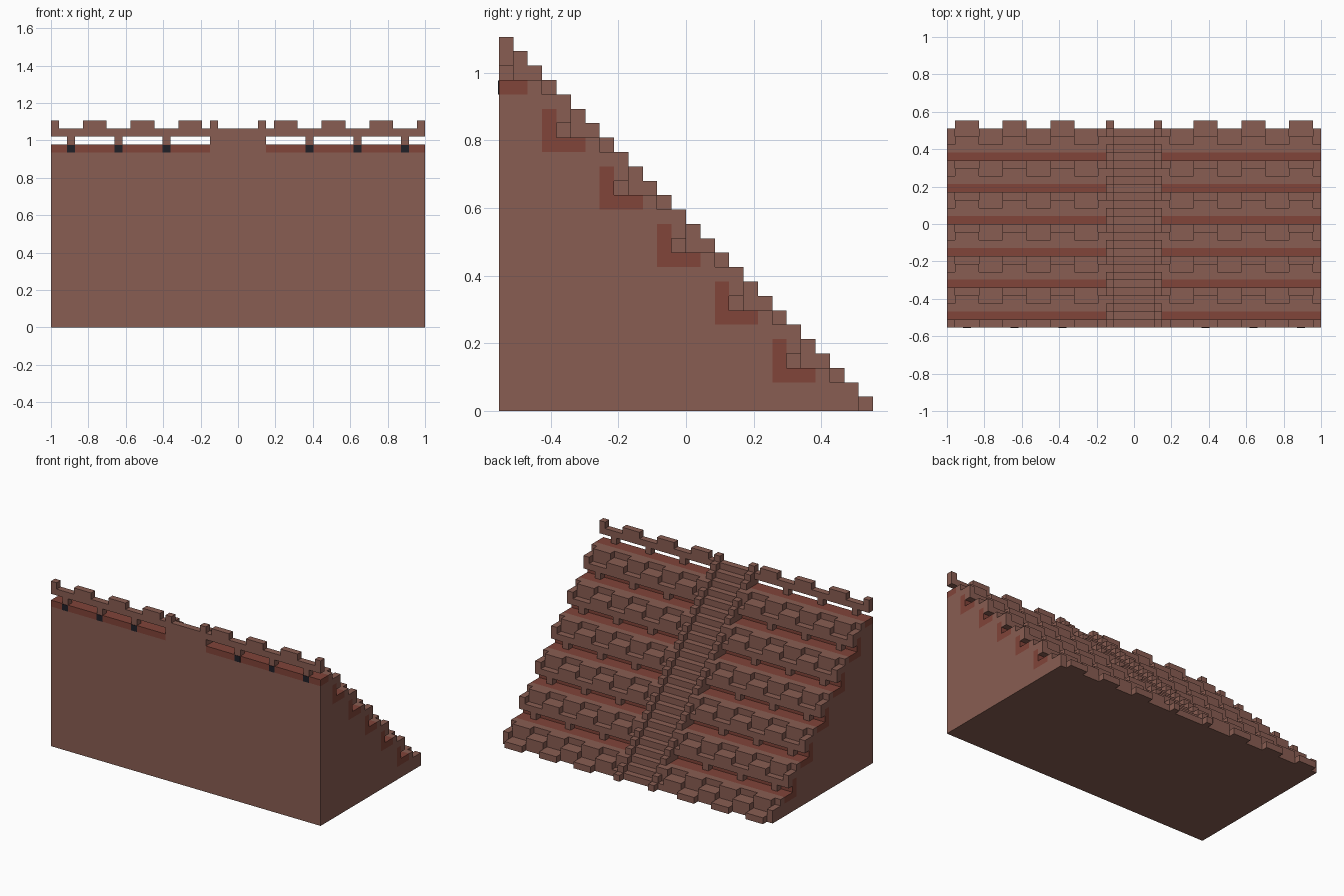
import bpy, bmesh
from mathutils import Vector

if "Cube" in bpy.data.objects:
    bpy.data.objects.remove(bpy.data.objects["Cube"], do_unlink=True)

WIDE, DEEP, TIERS = 47, 26, 6
U = 2 / WIDE          # one block
AISLE = 20            # blocks from the edge to the central stair


def material(name, color):
    m = bpy.data.materials.new(name)
    m.use_nodes = True
    m.diffuse_color = color
    m.node_tree.nodes["Principled BSDF"].inputs["Base Color"].default_value = color
    return m


brown = material("brown stone", (0.25, 0.11, 0.085, 1))
red = material("red stone", (0.22, 0.058, 0.041, 1))
dark = material("dark metal", (0.014, 0.014, 0.02, 1))


def place(x, y, z):
    return Vector(((x - WIDE / 2) * U, (y - DEEP / 2) * U, z * U))


def extrude_profile(bm, profile, x0, x1):
    """Extrude a depth/height outline across the width, in blocks."""
    face = bm.faces.new([bm.verts.new(place(x0, y, z)) for y, z in profile])
    new = bmesh.ops.extrude_face_region(bm, geom=[face])["geom"]
    verts = [v for v in new if isinstance(v, bmesh.types.BMVert)]
    bmesh.ops.translate(bm, verts=verts, vec=((x1 - x0) * U, 0, 0))


def box(bm, x0, x1, y0, y1, z0, z1):
    extrude_profile(bm, [(y0, z0), (y1, z0), (y1, z1), (y0, z1)], x0, x1)


def both(bm, x0, x1, *rest):
    """Box on each side of the central stair."""
    box(bm, x0, x1, *rest)
    box(bm, WIDE - x1, WIDE - x0, *rest)


def finish(bm, name, mat):
    bmesh.ops.recalc_face_normals(bm, faces=bm.faces)
    mesh = bpy.data.meshes.new(name)
    bm.to_mesh(mesh)
    bm.free()
    mesh.materials.append(mat)
    bpy.context.collection.objects.link(bpy.data.objects.new(name, mesh))


merlons = [(0, 1), (4, 7), (10, 13), (16, 19)]
teeth = [(1, 4), (7, 10), (13, 16), (19, 20)]
posts = [2, 8, 14]

# Terraced body with a notch under every parapet
outline = [(0, 0), (0, 22)]
for k in range(TIERS):
    y, z = 4 * k, 22 - 4 * k
    if k:
        outline += [(y, z + 3), (y - 1, z + 3), (y - 1, z)]
    outline += [(y + 2, z), (y + 2, z + 1), (y + 3, z + 1), (y + 3, z), (y + 4, z)]
outline.append((4 * TIERS, 0))
bm = bmesh.new()
extrude_profile(bm, outline, 0, AISLE)
extrude_profile(bm, outline, WIDE - AISLE, WIDE)
finish(bm, "terrace_body", brown)

# Red walkways, turned up at the back below each parapet
bm = bmesh.new()
for k in range(TIERS):
    y, z = 4 * k, 22 - 4 * k
    lining = [(y, z), (y + 2, z), (y + 2, z + 1), (y, z + 1)]
    if k:
        lining = [(y - 1, z)] + lining[1:] + [(y, z + 3), (y - 1, z + 3)]
    extrude_profile(bm, lining, 0, AISLE)
    extrude_profile(bm, lining, WIDE - AISLE, WIDE)
finish(bm, "walkway_lining", red)

# Edge teeth on the terraces
bm = bmesh.new()
for k in range(1, TIERS + 1):
    for a, b in teeth:
        both(bm, a, b, 4 * k - 1, 4 * k, 26 - 4 * k, 27 - 4 * k)
for a, b in teeth[:3]:
    both(bm, a, b, DEEP - 1, DEEP, 0, 1)
finish(bm, "terrace_teeth", brown)

# Parapets: rail, merlons and supporting posts
bm = bmesh.new()
for k in range(TIERS + 1):
    y, z = 4 * k, 24 - 4 * k
    both(bm, 0, AISLE, y, y + 1, z, z + 1)
    for a, b in merlons:
        both(bm, a, b, y, y + 1, z + 1, z + 2)
    if k < TIERS:
        for a in posts:
            both(bm, a, a + 1, y, y + 1, z - 1, z)
finish(bm, "parapets", brown)

# Dark blocks below the top posts
bm = bmesh.new()
for a in posts:
    both(bm, a, a + 1, -0.05, 0.5, 22, 22.95)
finish(bm, "post_footings", dark)


# Central stair and its raised curbs
def stair(top, length):
    pts = [(0, 0), (0, top)]
    for j in range(length):
        pts.append((j + 1, top - j))
        pts.append((j + 1, top - j - 1))
    return pts


bm = bmesh.new()
extrude_profile(bm, stair(DEEP - 1, DEEP - 1), AISLE + 1, WIDE - AISLE - 1)
finish(bm, "central_stair", brown)
bm = bmesh.new()
for x in (AISLE, WIDE - AISLE - 1):
    extrude_profile(bm, stair(DEEP, DEEP), x, x + 1)
finish(bm, "stair_curbs", brown)
